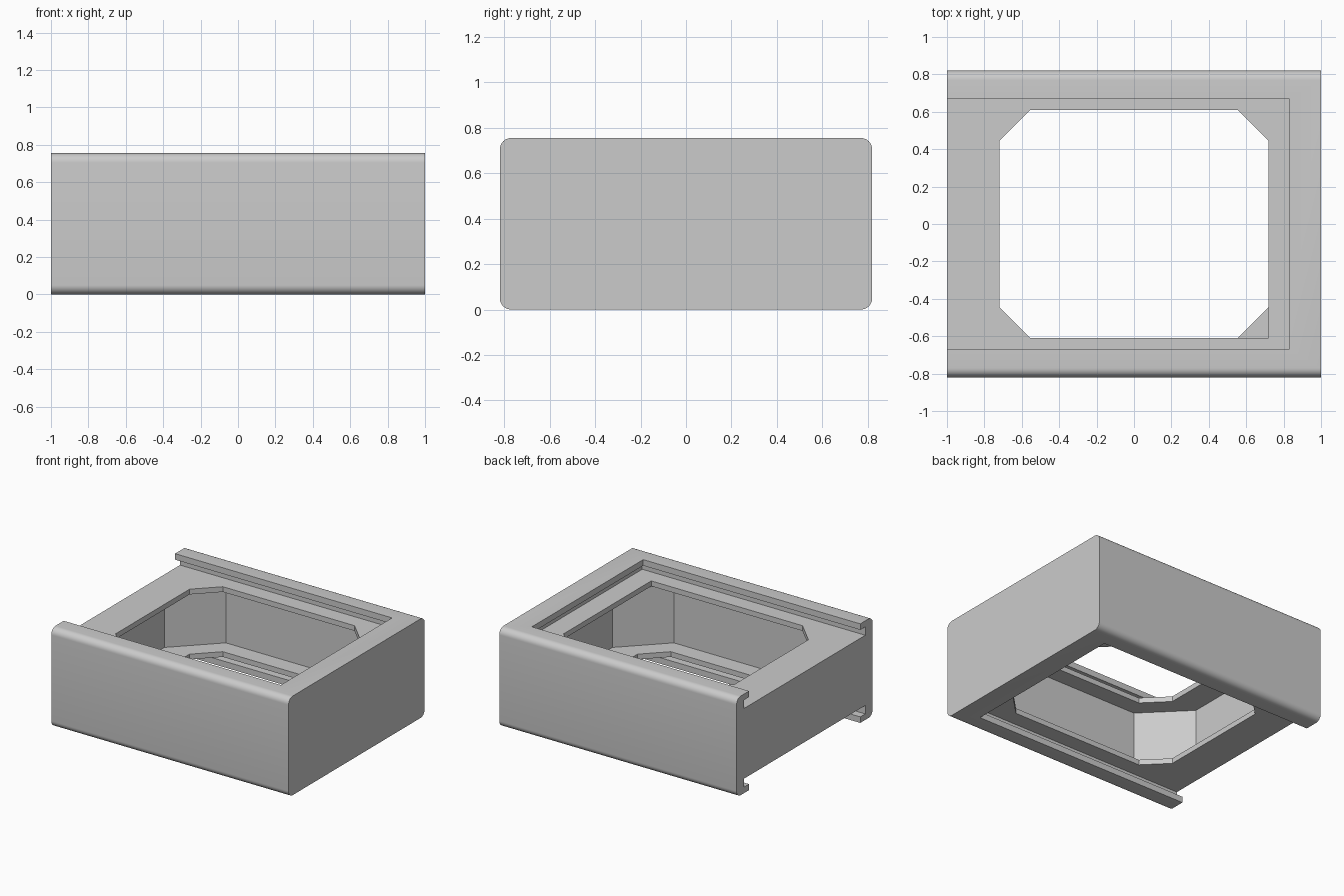
import bpy, bmesh, math

cube = bpy.data.objects.get("Cube")
if cube:
    bpy.data.objects.remove(cube, do_unlink=True)

HEIGHT, HALF_Y = 0.755, 0.82

grey = bpy.data.materials.new("plain grey")
grey.use_nodes = True
colour = (0.6, 0.6, 0.6, 1)
grey.diffuse_color = colour
grey.node_tree.nodes["Principled BSDF"].inputs["Base Color"].default_value = colour


def prism(name, outline, z0, z1):
    """Extrude a flat outline from z0 up to z1."""
    bm = bmesh.new()
    face = bm.faces.new([bm.verts.new((x, y, z0)) for x, y in outline])
    top = bmesh.ops.extrude_face_region(bm, geom=[face])["geom"]
    moved = [v for v in top if isinstance(v, bmesh.types.BMVert)]
    bmesh.ops.translate(bm, verts=moved, vec=(0, 0, z1 - z0))
    bmesh.ops.recalc_face_normals(bm, faces=bm.faces)
    mesh = bpy.data.meshes.new(name)
    bm.to_mesh(mesh)
    bm.free()
    mesh.materials.append(grey)
    obj = bpy.data.objects.new(name, mesh)
    bpy.context.collection.objects.link(obj)
    return obj


def rectangle(x0, x1, y):
    return [(x0, -y), (x1, -y), (x1, y), (x0, y)]


def chamfered(x, y, cut, square_corner=False):
    """Rectangle with cut corners; the front left one may stay square."""
    corner = [(x, -y)] if square_corner else [(x - cut, -y), (x, -y + cut)]
    return corner + [(x, y - cut), (x - cut, y), (-x + cut, y),
                     (-x, y - cut), (-x, -y + cut), (-x + cut, -y)]


# Block with rounded long edges
body = prism("box_body", rectangle(-1, 1, HALF_Y), 0, HEIGHT)
bm = bmesh.new()
bm.from_mesh(body.data)
long_edges = [e for e in bm.edges if abs(e.verts[0].co.x - e.verts[1].co.x) > 1]
bmesh.ops.bevel(bm, geom=long_edges, offset=0.05, segments=8, profile=0.5, affect='EDGES')
bm.to_mesh(body.data)
bm.free()

# Inner cavity
cutters = [prism("cavity_cutter", chamfered(0.925, 0.74, 0.305), 0.15, HEIGHT - 0.15)]

# Lid slot, undercut groove and window, above and below
for side, flip in (("top", False), ("bottom", True)):
    shapes = [
        ("window", chamfered(0.72, 0.61, 0.165, not flip), 0.55, 0.68),
        ("groove", rectangle(-1.1, 0.88, 0.73), 0.645, 0.709),
        ("slot", rectangle(-1.1, 0.83, 0.67), 0.69, 0.85),
    ]
    for part, outline, z0, z1 in shapes:
        if flip:
            z0, z1 = HEIGHT - z1, HEIGHT - z0
        cutters.append(prism(f"{side}_{part}_cutter", outline, z0, z1))

for cutter in cutters:
    cutter.hide_render = True
    mod = body.modifiers.new(cutter.name, 'BOOLEAN')
    mod.operation = 'DIFFERENCE'
    mod.solver = 'EXACT'
    mod.object = cutter

# Bake the cuts and drop the cutters
depsgraph = bpy.context.evaluated_depsgraph_get()
result = bpy.data.meshes.new_from_object(body.evaluated_get(depsgraph))
body.modifiers.clear()
body.data = result
for cutter in cutters:
    bpy.data.objects.remove(cutter, do_unlink=True)

# Smooth rounding, crisp corners
bpy.ops.object.select_all(action='DESELECT')
body.select_set(True)
bpy.context.view_layer.objects.active = body
bpy.ops.object.shade_smooth_by_angle(angle=math.radians(30))
